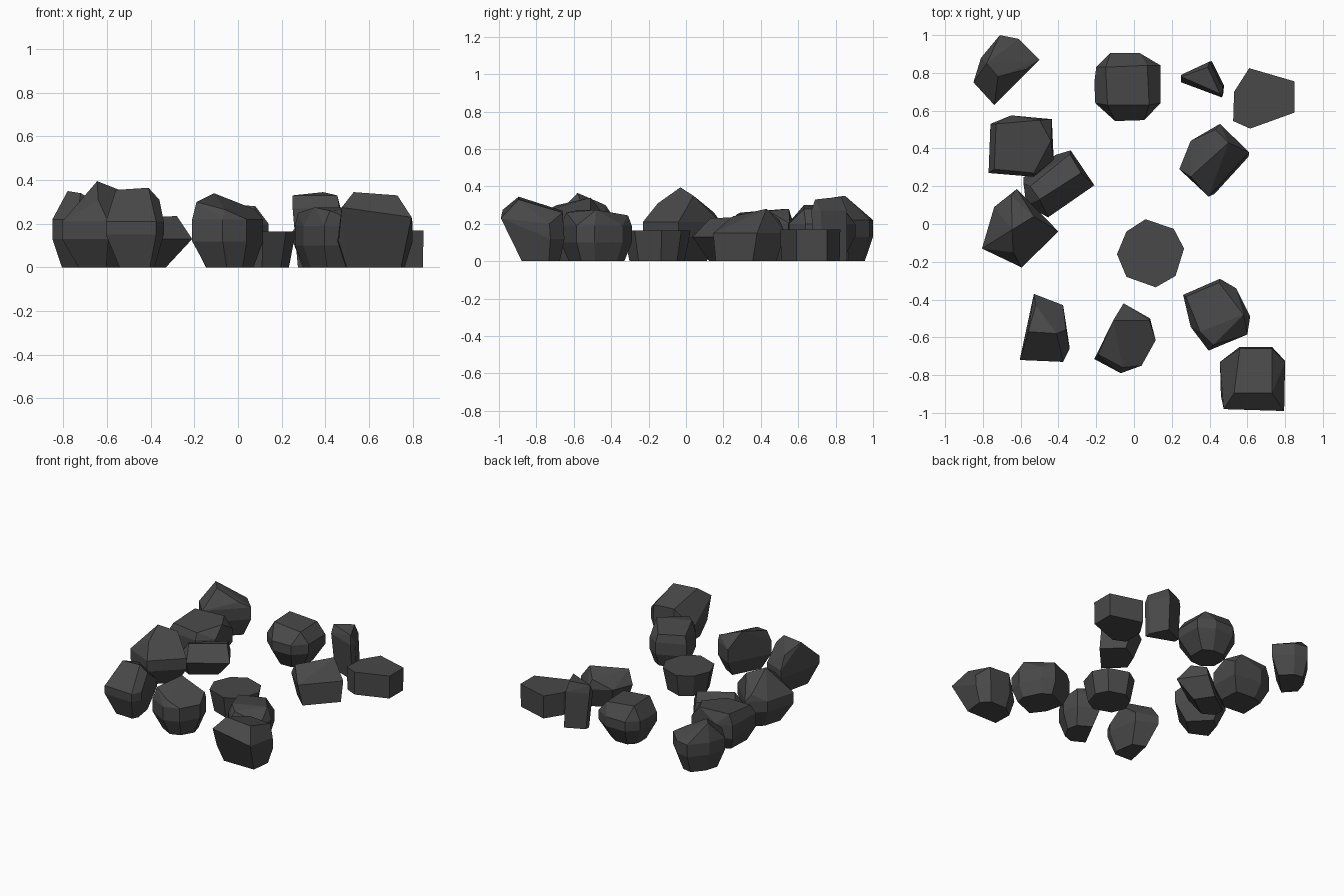
import bpy, bmesh, math
from mathutils import Vector

coal = bpy.data.materials.new("coal")
coal.diffuse_color = (0.065, 0.065, 0.065, 1)


def chunk(name, outline, low, high, base, crown=(), shift=(0, 0)):
    """Faceted lump: widest outline between low and high, a shrunken, shifted
    foot on the ground and a few crown points, wrapped in a convex hull."""
    c = sum((Vector(p) for p in outline), Vector((0, 0))) / len(outline)
    bm = bmesh.new()
    for p in outline:
        foot = c + (Vector(p) - c) * base + Vector(shift)
        bm.verts.new((foot.x, foot.y, 0))
        bm.verts.new((p[0], p[1], high))
        if low is not None:
            bm.verts.new((p[0], p[1], low))
    for p in crown:
        bm.verts.new(p)
    hull = bmesh.ops.convex_hull(bm, input=bm.verts[:])
    loose = {v for v in hull["geom_interior"] + hull["geom_unused"]
             if isinstance(v, bmesh.types.BMVert)}
    bmesh.ops.delete(bm, geom=list(loose), context='VERTS')
    bmesh.ops.dissolve_limit(bm, angle_limit=math.radians(8),
                             verts=bm.verts[:], edges=bm.edges[:])
    bmesh.ops.recalc_face_normals(bm, faces=bm.faces[:])
    me = bpy.data.meshes.new(name)
    bm.to_mesh(me)
    bm.free()
    me.materials.append(coal)
    bpy.context.collection.objects.link(bpy.data.objects.new(name, me))


# back row
chunk("lump_back_left",
      [(-.85, .75), (-.81, .88), (-.71, 1), (-.61, .98), (-.5, .87), (-.74, .63)],
      .13, .22, .7, [(-.78, .85, .35), (-.72, .78, .34), (-.57, .82, .26)])
chunk("round_lump_back",
      [(-.21, .75), (-.2, .83), (-.125, .905), (.03, .905), (.14, .84),
       (.14, .64), (.055, .55), (-.1, .545), (-.205, .64)],
      .13, .2, .6, [(-.15, .83, .3), (.07, .84, .28), (.08, .63, .28), (-.14, .63, .3)])
chunk("splinter_back",
      [(.25, .79), (.4, .86), (.47, .72), (.465, .67), (.25, .75)],
      None, .27, .92, [(.25, .78, .33), (.39, .83, .345), (.455, .69, .33)], (.015, .01))
chunk("slab_back_right",
      [(.525, .545), (.53, .7), (.61, .825), (.85, .755), (.85, .59), (.615, .505)],
      None, .17, .98)

# middle rows
chunk("flat_lump_left",
      [(-.77, .27), (-.76, .53), (-.65, .575), (-.435, .555), (-.425, .34),
       (-.53, .25), (-.69, .265)],
      .1, .2, .7, [(-.74, .29, .26), (-.73, .53, .28), (-.5, .55, .28),
                   (-.44, .44, .27), (-.53, .27, .25)])
chunk("wedge_left",
      [(-.585, .215), (-.335, .39), (-.21, .205), (-.455, .035), (-.57, .1)],
      None, .13, .68, [(-.34, .37, .2), (-.55, .2, .2), (-.28, .27, .235), (-.5, .13, .23)],
      (-.05, .04))
chunk("peaked_lump_left",
      [(-.805, -.13), (-.74, .09), (-.62, .185), (-.54, .115), (-.4, -.04), (-.595, -.23)],
      .13, .21, .6, [(-.645, -.03, .395), (-.53, .04, .35), (-.65, .15, .26), (-.64, -.15, .31)])
chunk("octagon_slab",
      [(-.09, -.16), (-.04, -.04), (.06, .025), (.21, -.025), (.265, -.13),
       (.22, -.275), (.115, -.335), (-.04, -.28)],
      None, .165, .82)
chunk("ridge_lump_right",
      [(.24, .29), (.3, .44), (.455, .53), (.61, .38), (.395, .145)],
      None, .15, .84, [(.3, .25, .24), (.5, .43, .28), (.43, .5, .22)], (.03, -.02))

# front row
chunk("tall_lump_front_left",
      [(-.605, -.72), (-.53, -.37), (-.375, -.43), (-.34, -.66), (-.375, -.73), (-.455, -.725)],
      .15, .21, .6, [(-.56, -.57, .355), (-.41, -.58, .365), (-.36, -.56, .31), (-.52, -.43, .3)])
chunk("lump_front",
      [(-.21, -.715), (-.055, -.42), (.085, -.5), (.115, -.615), (.04, -.75), (-.07, -.79)],
      .12, .22, .66, [(-.11, -.51, .34), (.08, -.51, .265), (-.19, -.69, .3), (-.06, -.76, .265)])
chunk("lump_front_right",
      [(.26, -.375), (.455, -.29), (.54, -.34), (.615, -.49), (.6, -.585),
       (.395, -.67), (.3, -.545)],
      .1, .19, .78, [(.275, -.385, .25), (.45, -.31, .245), (.58, -.48, .275),
                     (.42, -.64, .26), (.35, -.57, .275)])
# corner lump leans forward over its foot
chunk("corner_lump",
      [(.455, -.73), (.56, -.65), (.73, -.65), (.8, -.725), (.78, -.91), (.46, -.91)],
      None, .12, .78,
      [(.53, -.895, .345), (.73, -.895, .33), (.56, -.66, .27), (.73, -.66, .26),
       (.8, -.73, .2), (.795, -.99, .23), (.475, -.98, .275)])
